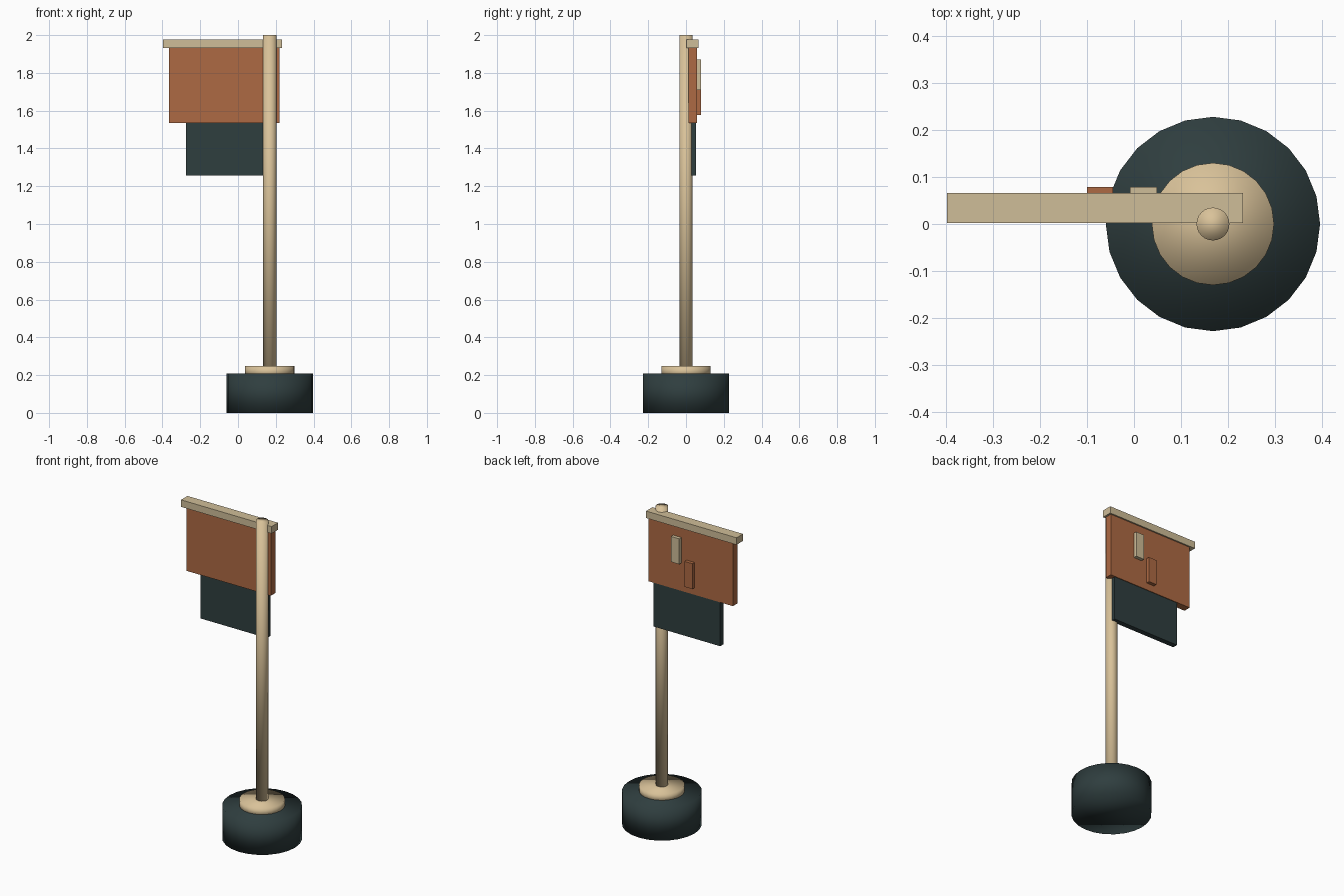
import bpy

cube = bpy.data.objects.get("Cube")
if cube:
    bpy.data.objects.remove(cube, do_unlink=True)


def linear(c):
    c /= 255
    return c / 12.92 if c <= 0.04045 else ((c + 0.055) / 1.055) ** 2.4


def material(name, r, g, b):
    col = (linear(r), linear(g), linear(b), 1)
    m = bpy.data.materials.new(name)
    m.use_nodes = True
    m.diffuse_color = col
    bsdf = m.node_tree.nodes["Principled BSDF"]
    bsdf.inputs["Base Color"].default_value = col
    bsdf.inputs["Roughness"].default_value = 0.8
    return m


warm_wood = material("warm wood", 217, 194, 153)
pale_wood = material("pale wood", 207, 189, 152)
rust = material("rust cloth", 174, 106, 67)
slate = material("dark slate", 47, 62, 63)

POLE_X = 0.168


def disc(name, radius, z0, z1, sides, mat):
    """Upright round part on the pole axis, softly shaded all over."""
    bpy.ops.mesh.primitive_cylinder_add(
        vertices=sides, radius=radius, depth=z1 - z0,
        location=(POLE_X, 0, (z0 + z1) / 2))
    ob = bpy.context.object
    ob.name = name
    ob.data.materials.append(mat)
    bpy.ops.object.shade_smooth()
    return ob


def box(name, x, y, z, mat):
    """Flat-faced block given by its (low, high) extents."""
    spans = (x, y, z)
    bpy.ops.mesh.primitive_cube_add(size=1, location=[(a + b) / 2 for a, b in spans])
    ob = bpy.context.object
    ob.name = name
    ob.scale = [b - a for a, b in spans]
    bpy.ops.object.transform_apply(location=False, rotation=False, scale=True)
    ob.data.materials.append(mat)
    return ob


# Stand and pole
disc("base", 0.228, 0, 0.208, 24, slate)
disc("collar", 0.13, 0.19, 0.248, 24, warm_wood)
disc("pole", 0.035, 0.2, 2.0, 24, warm_wood)

# Crossbar and hanging banner
box("crossbar", (-0.398, 0.232), (0.002, 0.066), (1.932, 1.976), pale_wood)
box("upper_banner", (-0.366, 0.22), (0.012, 0.057), (1.534, 1.934), rust)
box("lower_banner", (-0.275, 0.188), (0.02, 0.053), (1.256, 1.536), slate)

# Raised tabs on the back of the banner
box("pale_tab", (-0.008, 0.049), (0.05, 0.079), (1.71, 1.87), pale_wood)
box("rust_tab", (-0.1, -0.045), (0.05, 0.079), (1.578, 1.738), rust)
